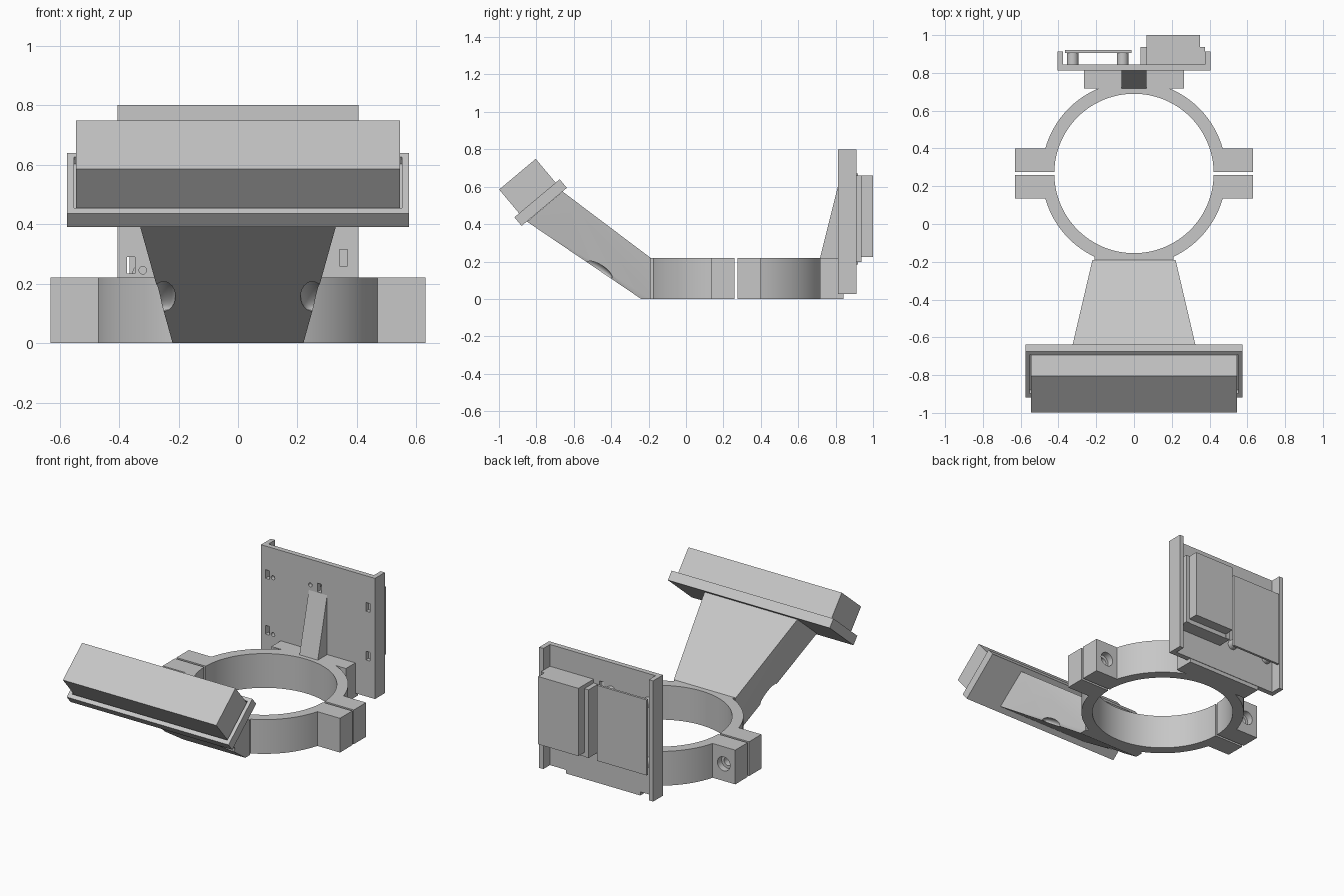
import bpy, bmesh, math
from mathutils import Matrix, Vector

if "Cube" in bpy.data.objects:
    bpy.data.objects.remove(bpy.data.objects["Cube"])

grey = bpy.data.materials.new("plain_grey")
grey.use_nodes = True
GREY = (0.57, 0.57, 0.57, 1)
grey.diffuse_color = GREY
grey.node_tree.nodes["Principled BSDF"].inputs["Base Color"].default_value = GREY


def finish(name, bm, matrix=None):
    if matrix:
        bm.transform(matrix)
    bmesh.ops.recalc_face_normals(bm, faces=bm.faces)
    mesh = bpy.data.meshes.new(name)
    bm.to_mesh(mesh)
    bm.free()
    mesh.materials.append(grey)
    obj = bpy.data.objects.new(name, mesh)
    bpy.context.collection.objects.link(obj)
    return obj


def box(name, x, y, z, matrix=None):
    bm = bmesh.new()
    size = [b - a for a, b in (x, y, z)]
    mid = [(a + b) / 2 for a, b in (x, y, z)]
    bmesh.ops.create_cube(bm, size=1, matrix=Matrix.Translation(mid) @ Matrix.Diagonal((*size, 1)))
    return finish(name, bm, matrix)


def cylinder(name, radius, start, end, sides=32):
    bm = bmesh.new()
    start, end = Vector(start), Vector(end)
    axis = end - start
    bmesh.ops.create_cone(bm, cap_ends=True, segments=sides, radius1=radius, radius2=radius,
                          depth=axis.length)
    spin = axis.to_track_quat("Z", "Y").to_matrix().to_4x4()
    return finish(name, bm, Matrix.Translation((start + end) / 2) @ spin)


def hull(name, points):
    bm = bmesh.new()
    for p in points:
        bm.verts.new(p)
    bmesh.ops.convex_hull(bm, input=bm.verts)
    return finish(name, bm)


def extrude(name, outline, height):
    bm = bmesh.new()
    face = bm.faces.new([bm.verts.new((x, y, 0)) for x, y in outline])
    top = bmesh.ops.extrude_face_region(bm, geom=[face])["geom"]
    bmesh.ops.translate(bm, vec=(0, 0, height),
                        verts=[g for g in top if isinstance(g, bmesh.types.BMVert)])
    return finish(name, bm)


def cut(obj, cutters):
    for cutter in cutters:
        cutter.hide_render = True
        mod = obj.modifiers.new("cut", "BOOLEAN")
        mod.object, mod.operation, mod.solver = cutter, "DIFFERENCE", "EXACT"
        bpy.context.view_layer.objects.active = obj
        bpy.ops.object.modifier_apply(modifier=mod.name)
        bpy.data.objects.remove(cutter)


def smooth(obj):
    bpy.ops.object.select_all(action="DESELECT")
    obj.select_set(True)
    bpy.context.view_layer.objects.active = obj
    bpy.ops.object.shade_smooth_by_angle(angle=math.radians(30))


# Two clamp halves: half ring with a lug on each side, bolt holes and pockets
CY, H = 0.2675, 0.22
INNER, OUTER, LUG, GAP, DEPTH = 0.422, 0.488, 0.63, 0.0075, 0.1325


def arc(radius, offset, steps=48):
    a = math.asin(offset / radius)
    angles = [a + (math.pi - 2 * a) * i / steps for i in range(steps + 1)]
    return [(radius * math.cos(t), radius * math.sin(t)) for t in angles]


half = (arc(OUTER, DEPTH) + [(-LUG, DEPTH), (-LUG, GAP)]
        + arc(INNER, GAP)[::-1] + [(LUG, GAP), (LUG, DEPTH)])
for name, side, sides, radius in (("front", -1, 6, 0.049), ("rear", 1, 32, 0.045)):
    clamp = extrude(name + "_clamp_half", [(x, CY + side * y) for x, y in half], H)
    for x in (-0.548, 0.548):
        outside, floor = CY + side * 0.25, CY + side * 0.09
        cut(clamp, [cylinder("pocket", radius, (x, outside, 0.11), (x, floor, 0.11), sides),
                    cylinder("bolt_hole", 0.027, (x, outside, 0.11), (x, CY - side * 0.05, 0.11))])
    smooth(clamp)

# Flared sloping neck with two scooped clearances underneath
box("neck_root", (-0.21, 0.21), (-0.19, -0.158), (0, H))
profile = [(0.22, -0.19, 0), (0.22, -0.24, 0), (0.22, -0.19, H),
           (0.335, -0.85, 0.413), (0.33, -0.66, 0.574)]
neck = hull("sloping_neck", [(s * x, y, z) for x, y, z in profile for s in (-1, 1)])
for s in (-1, 1):
    bm = bmesh.new()
    bmesh.ops.create_uvsphere(bm, u_segments=24, v_segments=12, radius=1)
    cut(neck, [finish("scoop", bm, Matrix.Translation((s * 0.25, -0.47, 0.16))
                      @ Matrix.Rotation(math.radians(-34), 4, "X")
                      @ Matrix.Diagonal((0.04, 0.09, 0.03, 1)))])
smooth(neck)

# Tilted tray and the long block seated in it
tilt = Matrix.Translation((0, -0.7965, 0.538)) @ Matrix.Rotation(math.radians(40), 4, "X")
tray = box("head_tray", (-0.575, 0.575), (-0.158, 0.158), (-0.06, 0), tilt)
cut(tray, [box("recess", (-0.552, 0.552), (-0.131, 0.136), (-0.03, 0.1), tilt)])
box("head_block", (-0.545, 0.545), (-0.125, 0.13), (-0.03, 0.166), tilt)

# Rear mount and gusset
box("rear_mount", (-0.265, 0.265), (0.717, 0.842), (0, H))
hull("gusset", [(s * 0.065, y, z) for s in (-1, 1)
                for y, z in ((0.717, 0.21), (0.83, 0.21), (0.717, H), (0.812, 0.6), (0.83, 0.6))])

# Upright back plate with slots, pin holes and side flanges
plate = box("back_plate", (-0.405, 0.405), (0.812, 0.845), (0.025, 0.8))
slots = [box("slot", (x - 0.014, x + 0.014), (0.7, 1), (z - 0.028, z + 0.028))
         for x, z in ((-0.36, 0.262), (-0.36, 0.62), (0.355, 0.287), (0.355, 0.6), (0.01, 0.632))]
pins = [cylinder("pin_hole", 0.013, (x, 0.7, z), (x, 1, z), 16)
        for x, z in ((-0.32, 0.245), (-0.32, 0.61), (-0.055, 0.635))]
cut(plate, slots + pins)
for side, s in (("left", 1), ("right", -1)):
    box(side + "_flange", sorted((s * 0.375, s * 0.405)), (0.84, 0.912), (0.025, 0.8))

# Module box held between two ribs and a ledge
box("module_box", (0.065, 0.35), (0.84, 1.0), (0.225, 0.66))
box("inner_rib", (0.035, 0.066), (0.84, 0.938), (0.197, 0.635))
box("outer_rib", (0.349, 0.375), (0.84, 0.938), (0.197, 0.66))
box("module_ledge", (0.066, 0.349), (0.84, 0.935), (0.197, 0.226))

# Thin board on four standoffs
box("circuit_board", (-0.365, -0.012), (0.905, 0.92), (0.185, 0.67))
for x in (-0.325, -0.06):
    for z in (0.235, 0.62):
        smooth(cylinder("standoff", 0.03, (x, 0.84, z), (x, 0.907, z), 24))
